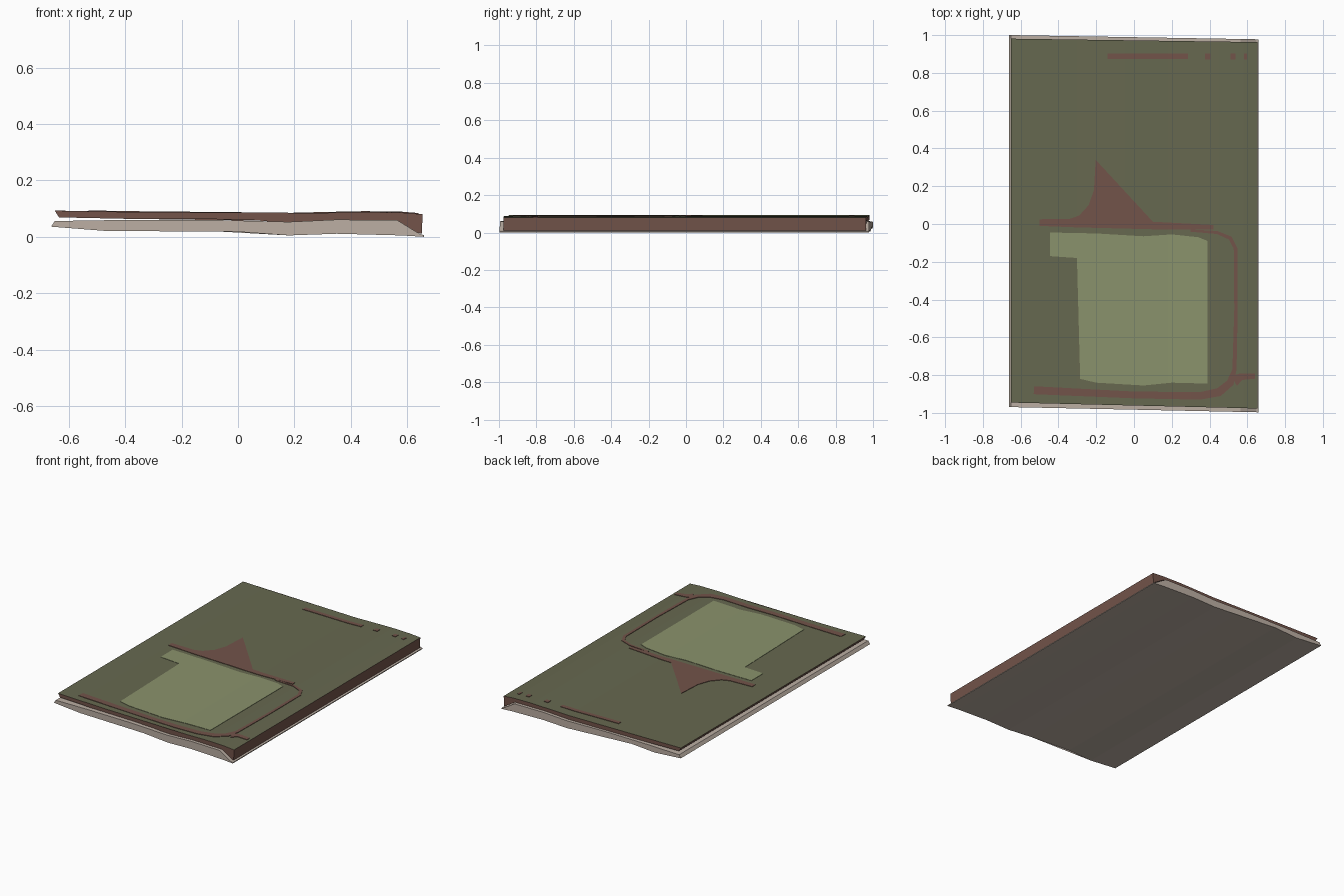
import bpy, bmesh
from mathutils import Vector

if "Cube" in bpy.data.objects:
    bpy.data.objects.remove(bpy.data.objects["Cube"])


def material(name, rgb):
    m = bpy.data.materials.new(name)
    m.diffuse_color = (*rgb, 1)
    m.use_nodes = True
    m.node_tree.nodes["Principled BSDF"].inputs["Base Color"].default_value = m.diffuse_color
    return m


GREEN = material("olive green", (0.135, 0.14, 0.08))
LIGHT = material("pale green", (0.255, 0.29, 0.15))
BROWN = material("leather brown", (0.17, 0.088, 0.068))
BEIGE = material("page beige", (0.50, 0.425, 0.365))

# wavy cross-section lines, (x, z)
COVER_TOP = [(-0.65, 0.093), (-0.5, 0.090), (-0.3, 0.087), (-0.05, 0.085), (0.18, 0.082),
             (0.3, 0.085), (0.45, 0.088), (0.58, 0.086), (0.655, 0.080)]
COVER_UNDER = [(0.652, 0.012), (0.57, 0.062), (0.35, 0.064), (0.18, 0.056),
               (-0.1, 0.063), (-0.4, 0.064), (-0.635, 0.069)]
PAGE_TOP = [(-0.65, 0.056), (-0.4, 0.060), (-0.1, 0.060), (0.18, 0.053), (0.35, 0.061),
            (0.565, 0.059), (0.645, 0.010), (0.66, 0.006)]
PAGE_UNDER = [(0.66, 0.0), (0.58, 0.005), (0.35, 0.011), (0.18, 0.005), (0.0, 0.018),
              (-0.3, 0.032), (-0.47, 0.021), (-0.663, 0.036)]


def top_z(x):
    """Height of the cover surface at x."""
    for (x0, z0), (x1, z1) in zip(COVER_TOP, COVER_TOP[1:]):
        if x <= x1:
            return z0 + (z1 - z0) * (x - x0) / (x1 - x0)
    return COVER_TOP[-1][1]


def finish(name, bm, mats):
    bmesh.ops.recalc_face_normals(bm, faces=bm.faces)
    me = bpy.data.meshes.new(name)
    bm.to_mesh(me)
    bm.free()
    for m in mats:
        me.materials.append(m)
    ob = bpy.data.objects.new(name, me)
    bpy.context.collection.objects.link(ob)
    return ob


def slab(name, profile, front, back, mats):
    """Extrude an xz profile between two y edge functions."""
    bm = bmesh.new()
    a = [bm.verts.new((x, front(x), z)) for x, z in profile]
    b = [bm.verts.new((x, back(x), z)) for x, z in profile]
    n = len(profile)
    for i in range(n):
        j = (i + 1) % n
        bm.faces.new((a[i], a[j], b[j], b[i]))
    ends = [bm.faces.new(a), bm.faces.new(b[::-1])]
    bmesh.ops.triangulate(bm, faces=ends)
    bmesh.ops.recalc_face_normals(bm, faces=bm.faces)
    if len(mats) > 1:                      # upward faces take the first colour
        for f in bm.faces:
            f.material_index = 0 if f.normal.z > 0.7 else 1
    return finish(name, bm, mats)


def plate(name, outlines, height, mat):
    """Thin raised shapes draped over the cover."""
    bm = bmesh.new()
    for pts in outlines:
        bm.faces.new([bm.verts.new((x, y, 0)) for x, y in pts])
    bmesh.ops.triangulate(bm, faces=bm.faces[:])
    for x, _ in COVER_TOP[1:-1]:
        bmesh.ops.bisect_plane(bm, geom=bm.verts[:] + bm.edges[:] + bm.faces[:],
                               plane_co=(x, 0, 0), plane_no=(1, 0, 0))
    for v in bm.verts:
        v.co.z = top_z(v.co.x) - 0.001
    ext = bmesh.ops.extrude_face_region(bm, geom=bm.faces[:])
    for v in ext["geom"]:
        if isinstance(v, bmesh.types.BMVert):
            v.co.z += height + 0.001
    return finish(name, bm, [mat])


def ribbon(path):
    """Closed outline around a path of (x, y, width)."""
    left, right = [], []
    for i, (x, y, w) in enumerate(path):
        p, q = path[max(i - 1, 0)], path[min(i + 1, len(path) - 1)]
        d = Vector((q[0] - p[0], q[1] - p[1])).normalized() * w / 2
        left.append((x - d.y, y + d.x))
        right.append((x + d.y, y - d.x))
    return left + right[::-1]


def rect(x0, x1, y0, y1):
    return [(x0, y0), (x1, y0), (x1, y1), (x0, y1)]


# cover with spine, and the page block below it
slab("cover", COVER_TOP + COVER_UNDER,
     lambda x: -0.961 - 0.024 * x, lambda x: 0.972 - 0.014 * x, [GREEN, BROWN])
slab("page_block", PAGE_TOP + PAGE_UNDER,
     lambda x: -0.983 - 0.021 * x, lambda x: 0.989 - 0.017 * x, [BEIGE])

# pale panel with its side tab
plate("pale_panel", [[(-0.445, -0.17), (-0.302, -0.18), (-0.285, -0.82), (-0.2, -0.84),
                      (0.05, -0.855), (0.2, -0.84), (0.39, -0.845), (0.39, -0.09),
                      (0.34, -0.07), (0.2, -0.055), (0.05, -0.065), (-0.2, -0.05),
                      (-0.445, -0.045)]], 0.002, LIGHT)

# brown band with the pointed spike above it
plate("spike_band", [[(-0.5, -0.01), (-0.3, -0.018), (0.1, -0.028), (0.42, -0.03), (0.42, -0.005),
                      (0.1, 0.012), (0.0, 0.022), (-0.08, 0.045), (-0.14, 0.095),
                      (-0.18, 0.17), (-0.203, 0.34), (-0.212, 0.18), (-0.24, 0.10),
                      (-0.29, 0.045), (-0.34, 0.027), (-0.5, 0.025)]], 0.003, BROWN)

# brown frame line running round the panel
plate("frame_line", [ribbon([(0.30, -0.035, 0.012), (0.44, -0.045, 0.016), (0.51, -0.075, 0.02),
                             (0.538, -0.13, 0.02), (0.54, -0.45, 0.018), (0.532, -0.77, 0.022),
                             (0.51, -0.84, 0.04), (0.45, -0.89, 0.045), (0.35, -0.91, 0.04),
                             (0.0, -0.905, 0.036), (-0.53, -0.88, 0.042)])], 0.003, BROWN)
plate("frame_branch", [ribbon([(0.53, -0.83, 0.06), (0.57, -0.808, 0.036),
                               (0.64, -0.805, 0.028)])], 0.0032, BROWN)

# short strip and dots near the back edge
plate("back_strip", [rect(-0.14, 0.285, 0.874, 0.902)]
      + [rect(x - w, x + w, 0.872, 0.902) for x, w in ((0.39, 0.015), (0.525, 0.013), (0.59, 0.008))],
      0.003, BROWN)
